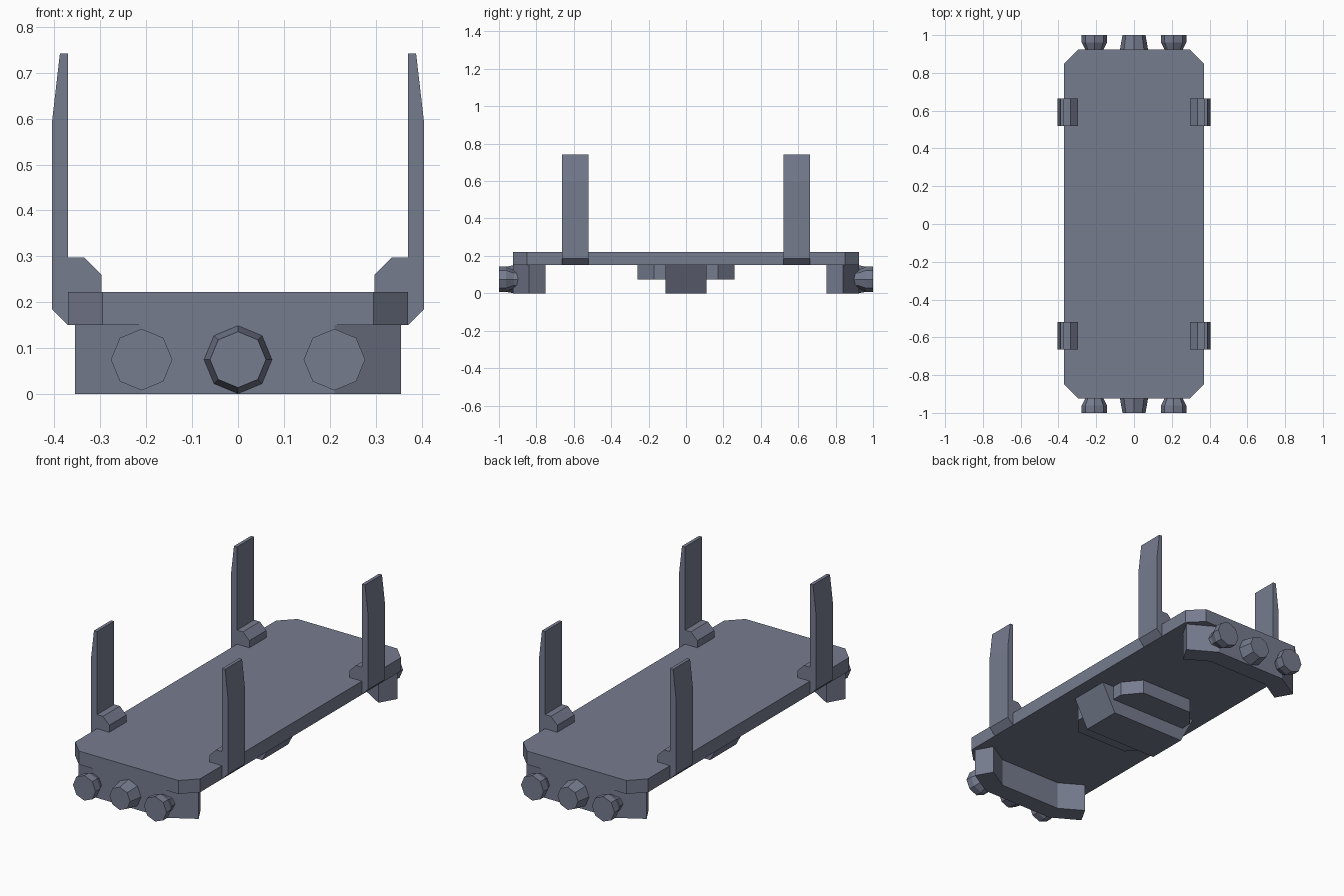
import bpy, bmesh, math

if "Cube" in bpy.data.objects:
    bpy.data.objects.remove(bpy.data.objects["Cube"])

mat = bpy.data.materials.new("slate_grey")
mat.diffuse_color = (0.18, 0.2, 0.275, 1)
mat.use_nodes = True
mat.node_tree.nodes["Principled BSDF"].inputs["Base Color"].default_value = mat.diffuse_color


def finish(name, bm):
    bmesh.ops.recalc_face_normals(bm, faces=bm.faces)
    me = bpy.data.meshes.new(name)
    bm.to_mesh(me)
    bm.free()
    me.materials.append(mat)
    ob = bpy.data.objects.new(name, me)
    bpy.context.collection.objects.link(ob)
    return ob


def prism(name, pts, lo, hi, place):
    """Extrude a 2D profile between lo and hi; place(u, v, w) gives x, y, z."""
    bm = bmesh.new()
    a = [bm.verts.new(place(u, v, lo)) for u, v in pts]
    b = [bm.verts.new(place(u, v, hi)) for u, v in pts]
    n = len(pts)
    bm.faces.new(a)
    bm.faces.new(b)
    for i in range(n):
        j = (i + 1) % n
        bm.faces.new((a[i], a[j], b[j], b[i]))
    return finish(name, bm)


def octagon(x, y, cx, cy):
    return [(x, -y + cy), (x, y - cy), (x - cx, y), (-x + cx, y),
            (-x, y - cy), (-x, -y + cy), (-x + cx, -y), (x - cx, -y)]


def knob(name, x, side, rings):
    """Eight-sided turned knob along y; rings are (distance, radius)."""
    bm = bmesh.new()
    loops = []
    for d, r in rings:
        loops.append([bm.verts.new((x + r * math.cos(k * math.pi / 4), side * d,
                                    0.075 + r * math.sin(k * math.pi / 4)))
                      for k in range(8)])
    for a, b in zip(loops, loops[1:]):
        for i in range(8):
            j = (i + 1) % 8
            bm.faces.new((a[i], a[j], b[j], b[i]))
    bm.faces.new(loops[0])
    bm.faces.new(loops[-1])
    return finish(name, bm)


def flat(u, v, w):
    return (u, v, w)


# flat deck with clipped corners
prism("deck", octagon(0.37, 0.925, 0.075, 0.075), 0.15, 0.222, flat)

# underside plate and sloped-side equipment box
prism("under_plate", octagon(0.23, 0.26, 0.075, 0.09), 0.075, 0.15, flat)
prism("under_box", [(-0.3, 0.15), (0.3, 0.15), (0.22, 0), (-0.22, 0)],
      -0.11, 0.11, lambda u, v, w: (u, w, v))

# bent end beams and their knobs
half = [(0.21, 0.925), (0.355, 0.84), (0.305, 0.752), (0.183, 0.825)]
beam = half + [(-x, y) for x, y in reversed(half)]
for side, end in ((-1, "front"), (1, "back")):
    prism(end + "_beam", beam, 0, 0.15, lambda u, v, w: (u, v * side, w))
    knob(end + "_coupler", 0, side, [(0.91, 0.075), (0.925, 0.074), (1.0, 0.061)])
    for x in (-0.21, 0.21):
        knob(end + "_buffer", x, side,
             [(0.86, 0.045), (0.92, 0.047), (0.962, 0.067), (1.0, 0.067)])

# upright stakes with inner feet hooked over the deck edge
stake = [(0.37, 0.15), (0.405, 0.185), (0.405, 0.595), (0.388, 0.742),
         (0.37, 0.742), (0.37, 0.297), (0.335, 0.297), (0.297, 0.26),
         (0.297, 0.222), (0.37, 0.222)]
for sx in (-1, 1):
    for y in (-0.592, 0.592):
        prism("stake", stake, y - 0.072, y + 0.072, lambda u, v, w: (u * sx, w, v))
